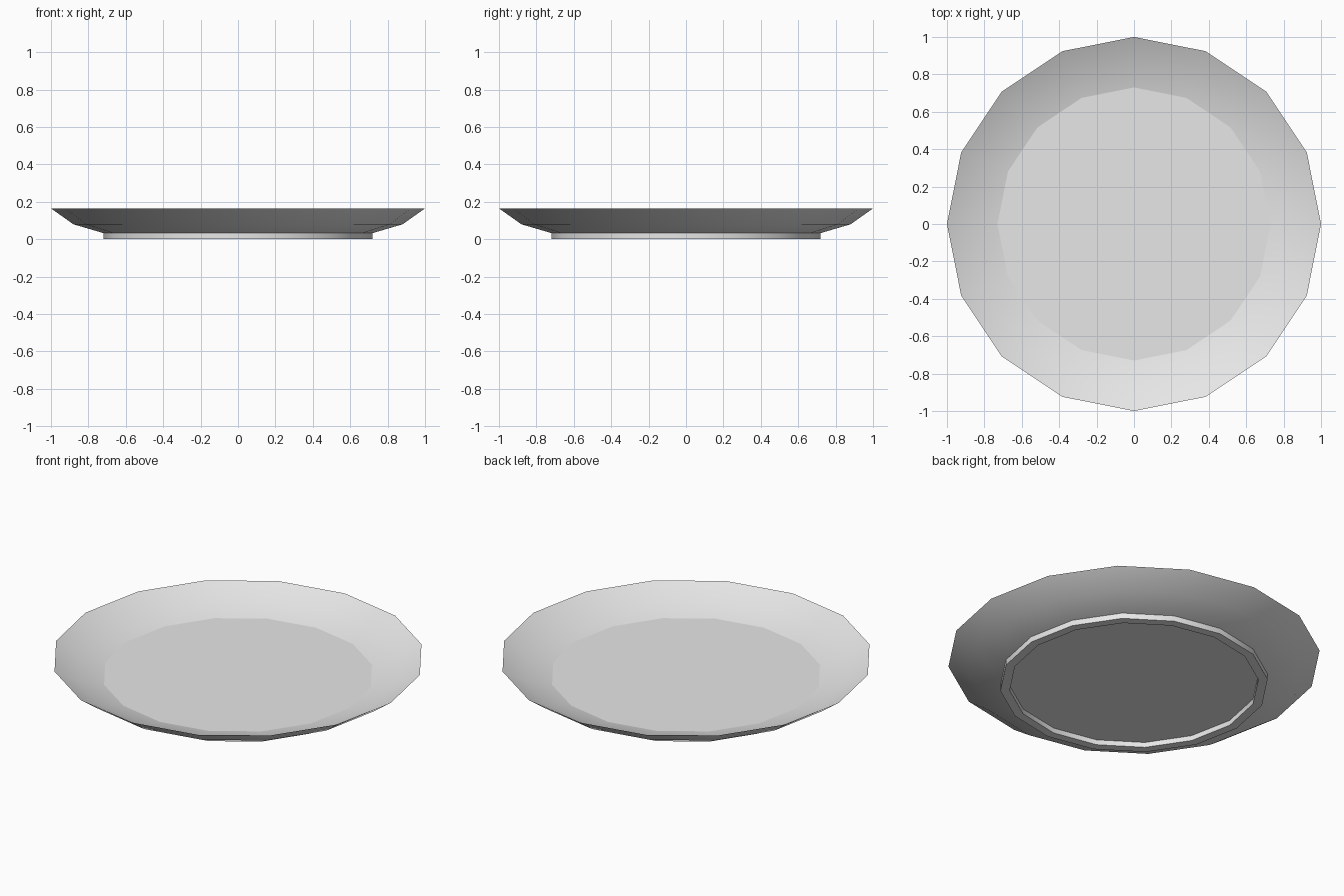
import bpy, bmesh, math

if "Cube" in bpy.data.objects:
    bpy.data.objects.remove(bpy.data.objects["Cube"])

SIDES = 16

china = bpy.data.materials.new("off_white_china")
china.diffuse_color = (0.8, 0.8, 0.8, 1)
china.use_nodes = True
china.node_tree.nodes["Principled BSDF"].inputs["Base Color"].default_value = china.diffuse_color

# Plate profile (radius, height): recess, foot ring, underside, rim, inner slope, floor
profile = [(0.67, 0.03), (0.67, 0.0), (0.72, 0.0), (0.72, 0.033),
           (0.88, 0.08), (1.0, 0.165), (0.88, 0.105), (0.73, 0.065)]

bm = bmesh.new()
rings = []
for r, z in profile:
    rings.append([bm.verts.new((r * math.cos(2 * math.pi * i / SIDES),
                                r * math.sin(2 * math.pi * i / SIDES), z))
                  for i in range(SIDES)])

# Lathe walls
for a, b in zip(rings, rings[1:]):
    for i in range(SIDES):
        j = (i + 1) % SIDES
        bm.faces.new((a[i], a[j], b[j], b[i])).smooth = True

# Flat recess below and eating surface above
bm.faces.new(rings[0][::-1])
bm.faces.new(rings[-1])
bm.normal_update()

# Crisp edges at the rim, foot and floor; smooth around the curve
for e in bm.edges:
    flat = any(not f.smooth for f in e.link_faces)
    e.smooth = not flat and e.calc_face_angle(0) < math.radians(35)

mesh = bpy.data.meshes.new("plate")
bm.to_mesh(mesh)
bm.free()
mesh.materials.append(china)
plate = bpy.data.objects.new("plate", mesh)
bpy.context.collection.objects.link(plate)
